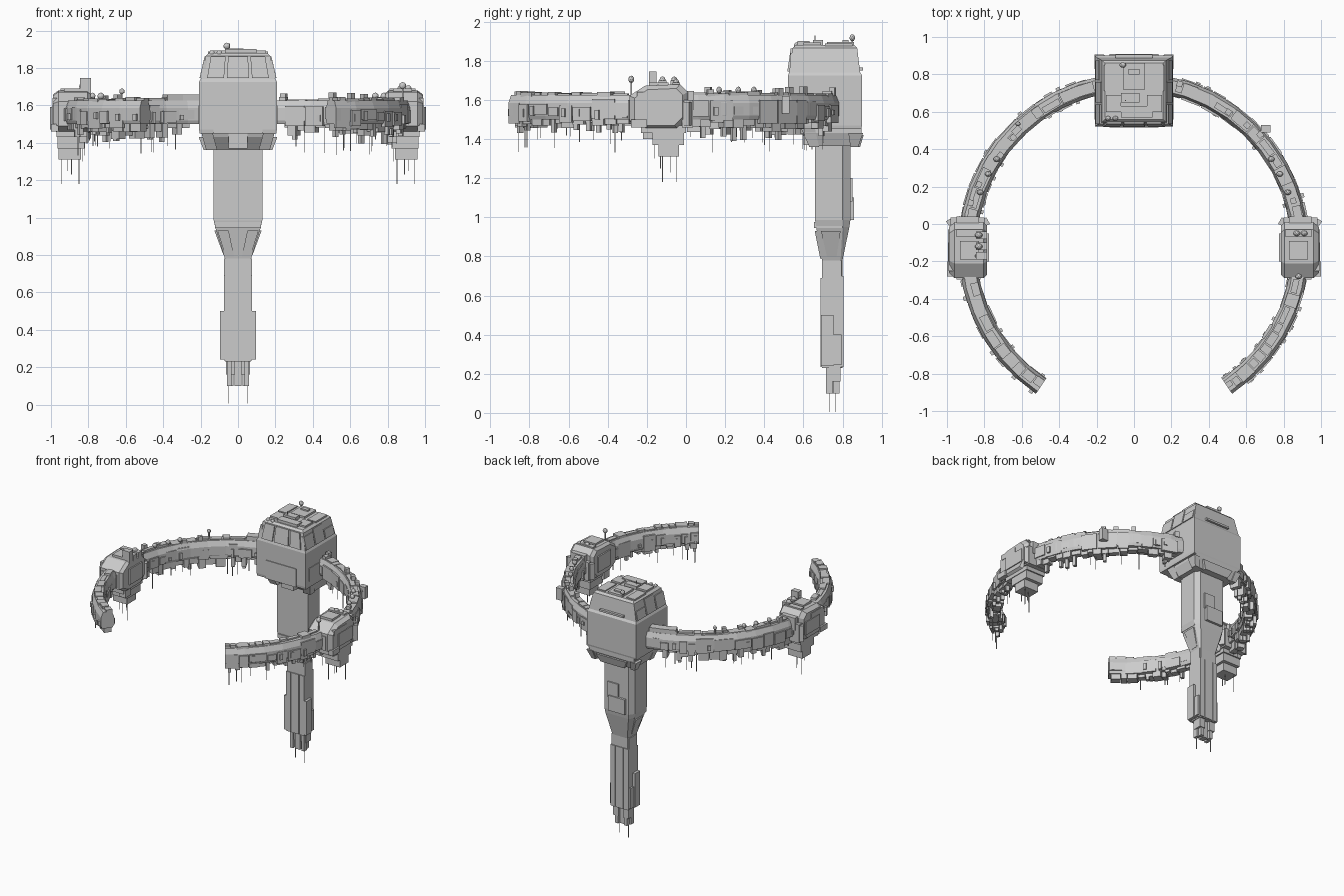
import bpy, bmesh, math, random

CY, R = -0.13, 0.89          # ring centre (y) and mid radius


def loft(bm, rings):
    """Skin a list of equal-length closed sections and cap both ends."""
    vs = [[bm.verts.new(p) for p in r] for r in rings]
    n = len(vs[0])
    for a, b in zip(vs, vs[1:]):
        for i in range(n):
            bm.faces.new((a[i], a[(i + 1) % n], b[(i + 1) % n], b[i]))
    bm.faces.new(vs[0][::-1])
    bm.faces.new(vs[-1])


def rect(x, y0, y1, z, cx=0):
    return [(cx - x, y0, z), (cx + x, y0, z), (cx + x, y1, z), (cx - x, y1, z)]


def box(bm, x0, x1, y0, y1, z0, z1):
    loft(bm, [rect((x1 - x0) / 2, y0, y1, z, (x0 + x1) / 2) for z in (z0, z1)])


def pin(bm, x, y, z0, z1, w=0.0025):
    box(bm, x - w, x + w, y - w, y + w, z0, z1)


def polar(s, r, a, z):
    a = math.radians(a)
    return (s * r * math.cos(a), CY + r * math.sin(a), z)


def sweep(bm, s, prof, angles):
    loft(bm, [[polar(s, r, a, z) for r, z in prof] for a in angles])


def arc_box(bm, s, r0, r1, a0, a1, z0, z1):
    n = max(1, round((a1 - a0) / 6))
    sweep(bm, s, [(r0, z0), (r1, z0), (r1, z1), (r0, z1)],
          [a0 + (a1 - a0) * i / n for i in range(n + 1)])


def dish(bm, x, y, z0, z1, r=0.018):
    pin(bm, x, y, z0, z1, 0.004)
    ret = bmesh.ops.create_icosphere(bm, subdivisions=2, radius=r)
    for v in ret['verts']:
        v.co.y *= 0.8
        v.co += type(v.co)((x, y, z1))


def finish(bm, name):
    bmesh.ops.recalc_face_normals(bm, faces=bm.faces)
    me = bpy.data.meshes.new(name)
    bm.to_mesh(me)
    bm.free()
    ob = bpy.data.objects.new(name, me)
    bpy.context.collection.objects.link(ob)
    return ob


# Tower head: tapered block with a flared skirt underneath
bm = bmesh.new()
loft(bm, [rect(.205, .525, .895, 1.45), rect(.208, .522, .9, 1.47), rect(.208, .522, .9, 1.725),
          rect(.2, .527, .89, 1.74), rect(.172, .545, .875, 1.865), rect(.155, .56, .86, 1.88)])
loft(bm, [rect(.165, .66, .87, 1.365), rect(.19, .61, .897, 1.43), rect(.19, .60, .897, 1.46)])
finish(bm, "tower_head")

# Head panels: front shield, sloped plates, roof plates and skirt lugs
bm = bmesh.new()
box(bm, -.13, .13, .516, .53, 1.45, 1.59)
for x0, x1 in ((-.165, -.075), (-.06, .06), (.075, .165)):
    loft(bm, [[(x0, y, z), (x1, y, z), (x1 * .88, y2, z2), (x0 * .88, y2, z2)]
              for y, z, y2, z2 in ((.518, 1.745, .535, 1.862), (.56, 1.745, .56, 1.862))])
for s in (-1, 1):
    for y0, y1, zt in ((.535, .64, 1.84), (.65, .76, 1.86), (.77, .875, 1.81)):
        k = (zt - 1.74) / .125 * .028
        loft(bm, [[(s * (.206 - o), y0, 1.745), (s * (.206 - o), y1, 1.745),
                   (s * (.206 - k - o), y1, zt), (s * (.206 - k - o), y0, zt)] for o in (0, .02)])
    box(bm, *sorted((s * .2, s * .212)), .56, .70, 1.50, 1.60)
    loft(bm, [rect(.018, .84, .88, 1.36, s * .165), rect(.025, .83, .905, 1.43, s * .185)])
    loft(bm, [rect(.03, .63, .68, 1.36, s * .14), rect(.03, .59, .66, 1.45, s * .165)])
    box(bm, *sorted((s * .07, s * .15)), .60, .69, 1.875, 1.892)
    box(bm, *sorted((s * .09, s * .16)), .71, .85, 1.875, 1.888)
box(bm, -.05, .05, .60, .68, 1.37, 1.45)
box(bm, -.1, .1, .885, .906, 1.75, 1.765)
box(bm, -.06, .06, .72, .86, 1.875, 1.895)
box(bm, -.07, .1, .57, .63, 1.875, 1.9)
box(bm, -.03, .03, .80, .83, 1.89, 1.905)
box(bm, -.07, .03, .65, .70, 1.875, 1.905)
loft(bm, [rect(.1, .82, .89, 1.36), rect(.13, .86, .908, 1.42)])
finish(bm, "head_panels")

# Roof equipment
bm = bmesh.new()
dish(bm, -.06, .85, 1.87, 1.917)
for x in (-.14, -.10):
    dish(bm, x, .565, 1.86, 1.878, .016)
pin(bm, -.045, .66, 1.88, 1.93)
finish(bm, "roof_antennas")


# Tower neck, taper and shaft
def neck(x, y0, y1, z, c):
    return [(-x, y0, z), (x, y0, z), (x, y1 - c, z), (x - c * .7, y1, z), (-x + c * .7, y1, z), (-x, y1 - c, z)]


bm = bmesh.new()
loft(bm, [neck(.07, .695, .80, .23, .01), neck(.07, .695, .80, .78, .01), neck(.122, .665, .835, .95, .035),
          neck(.13, .66, .84, .985, .04), neck(.13, .66, .84, 1.40, .04)])
finish(bm, "tower_shaft")

# Shaft panels: vertical strips, collar plates, base fins
bm = bmesh.new()
box(bm, -.123, .123, .655, .80, .945, .975)
box(bm, -.08, .06, .83, .858, .985, 1.10)
box(bm, -.02, .07, .83, .85, 1.08, 1.2)
for x0, x1 in ((-.076, -.038), (-.032, .032), (.038, .076)):
    box(bm, x0, x1, .688, .71, .235, .69)
    box(bm, x0, x1, .78, .806, .235, .70)
for s in (-1, 1):
    box(bm, *sorted((s * .06, s * .076)), .70, .795, .24, .78)
    box(bm, *sorted((s * .06, s * .095)), .69, .755, .24, .50)
    box(bm, *sorted((s * .06, s * .088)), .72, .795, .245, .40)
    loft(bm, [[(s * .02, y - .024, .79), (s * .066, y - .024, .79), (s * .11, y - .052, .93), (s * .05, y - .052, .93)]
              for y in (.71, .75)])
    loft(bm, [[(s * (x + .07), .72, .80), (s * (x + .07), .77, .80), (s * (x + .118), .79, .93),
               (s * (x + .118), .69, .93)] for x in (-.02, .008)])
finish(bm, "shaft_panels")

# Shaft tip blocks and hanging pins
bm = bmesh.new()
box(bm, -.02, .02, .72, .77, .10, .24)
for s in (-1, 1):
    box(bm, *sorted((s * .035, s * .06)), .715, .75, .10, .24)
    box(bm, *sorted((s * .02, s * .065)), .73, .79, .16, .24)
    box(bm, *sorted((s * .025, s * .05)), .755, .785, .10, .24)
    pin(bm, s * .05, .735 if s > 0 else .765, .005, .2, .002)
finish(bm, "shaft_tips")

POD = [(-.29, 1.49), (-.29, 1.62), (-.21, 1.672), (-.03, 1.68), (.01, 1.64), (.01, 1.50), (-.04, 1.45), (-.21, 1.45)]
for s, side in ((-1, "left"), (1, "right")):
    rnd = random.Random(7 + s)
    U = rnd.uniform

    # Ring arm: faceted sweep with chamfered top
    bm = bmesh.new()
    prof = [(.85, 1.50), (.93, 1.50), (.938, 1.52), (.938, 1.585), (.922, 1.625), (.858, 1.625), (.842, 1.585), (.842, 1.52)]
    sweep(bm, s, prof, [-56 + 8.5 * i for i in range(17)])
    finish(bm, side + "_ring_arm")

    # Ring plating: side, top and underside plates of random length
    bm = bmesh.new()
    for lo, hi in ((-56, -10), (8, 76)):
        for r0, r1 in ((.832, .86), (.92, .948)):
            a = lo
            while a < hi - 2:
                b = min(hi, a + U(3, 9))
                z0 = U(1.475, 1.53)
                d = U(0, .012)
                arc_box(bm, s, r0 + (d if r0 < R else 0), r1 - (d if r0 > R else 0), a, b - .5, z0, U(1.56, 1.605))
                if rnd.random() < .5:
                    arc_box(bm, s, r0 - .004, r1 + .004, a + 1, a + 2.4, U(1.5, 1.53), U(1.545, 1.57))
                a = b
        a = lo
        while a < hi - 2:
            b = min(hi, a + U(2.5, 8))
            arc_box(bm, s, U(.853, .875), U(.895, .925), a, b - .4, 1.6, U(1.63, 1.645))
            if a > 0 and rnd.random() < .45:
                r = U(.855, .90)
                arc_box(bm, s, r, r + .03, a + .5, a + 2.5, 1.62, U(1.65, 1.67))
            a = b
    if s < 0:
        arc_box(bm, s, .86, .92, 64, 76, 1.62, 1.658)
    finish(bm, side + "_ring_plates")

    # Hanging blocks and pins under the ring
    bm = bmesh.new()
    for lo, hi, deep in ((-55, -12, 1.455), (9, 72, 1.42)):
        a = lo
        while a < hi - 1:
            b = a + U(1.8, 5)
            r = U(.845, .875)
            arc_box(bm, s, r, U(.90, .935), a, b - .2, U(deep, 1.485), 1.53)
            if rnd.random() < .35:
                r = U(.86, .9)
                arc_box(bm, s, r, r + .025, a + .3, a + 1.7, deep - U(0, .03), 1.5)
            if rnd.random() < .5:
                x, y, z = polar(s, U(.86, .92), a + .8, 0)
                pin(bm, x, y, U(1.33, 1.42), 1.5, .0018)
            a = b
    finish(bm, side + "_ring_hangers")

    # Side pod: chamfered hull
    bm = bmesh.new()
    loft(bm, [[(s * x, -.14 + (y + .14) * k, 1.56 + (z - 1.56) * k) for y, z in POD]
              for x, k in ((.785, .86), (.805, 1), (.96, 1), (.988, .82))])
    finish(bm, side + "_pod")

    # Pod plating, rear lugs and lower keel
    bm = bmesh.new()

    def sbox(x0, x1, *r):
        box(bm, *sorted((s * x0, s * x1)), *r)
    sbox(.97, .995, -.20, -.03, 1.50, 1.60)
    sbox(.96, 1.0, -.28, -.20, 1.46, 1.50)
    sbox(.965, .992, -.25, -.10, 1.60, 1.64)
    sbox(.775, .80, -.2, -.05, 1.50, 1.62)
    sbox(.82, .95, -.296, -.27, 1.50, 1.60)
    sbox(.83, .93, -.19, -.09, 1.66, 1.69)
    sbox(.81, .95, -.07, -.03, 1.66, 1.69)
    sbox(.80, .98, -.02, .035, 1.46, 1.60)
    sbox(.83, .95, 0, .04, 1.55, 1.645)
    sbox(.81, .97, -.23, .0, 1.43, 1.47)
    sbox(.82, .965, -.17, -.01, 1.37, 1.46)
    sbox(.84, .96, -.14, -.035, 1.31, 1.40)
    sbox(.80, .85, -.22, -.15, 1.40, 1.46)
    for x in (.79, .97):
        loft(bm, [[(s * (x + dx), y, z) for dx, y in ((-.02, .0), (.015, -.015), (.035, .015), (0, .035))]
                  for z in (1.47, 1.59)])
    for x, y, z in ((.85, -.12, 1.18), (.945, -.05, 1.18), (.89, -.08, 1.23), (.91, -.13, 1.25), (.83, -.16, 1.3)):
        pin(bm, s * x, y, z, 1.4, .002)
    finish(bm, side + "_pod_plates")

    # Rooftop equipment on pod and ring
    bm = bmesh.new()
    if s < 0:
        for y in (-.17, -.12, -.06):
            sbox(.785, .845, y - .02, y + .02, 1.65, 1.745 if y < -.15 else 1.70)
            dish(bm, -.83, y, 1.67, 1.70, .02)
        dish(bm, *polar(s, .91, 47, 0)[:2], 1.62, 1.675, .015)
    else:
        for x in (.87, .91):
            dish(bm, x, -.05, 1.66, 1.69, .018)
        dish(bm, .88, -.28, 1.60, 1.705, .019)
        sbox(.68, .73, .49, .53, 1.53, 1.62)
    for a in (20, 27, 33):
        dish(bm, *polar(s, .875, a, 0)[:2], 1.62, 1.65, .018)
    finish(bm, side + "_roof_gear")
